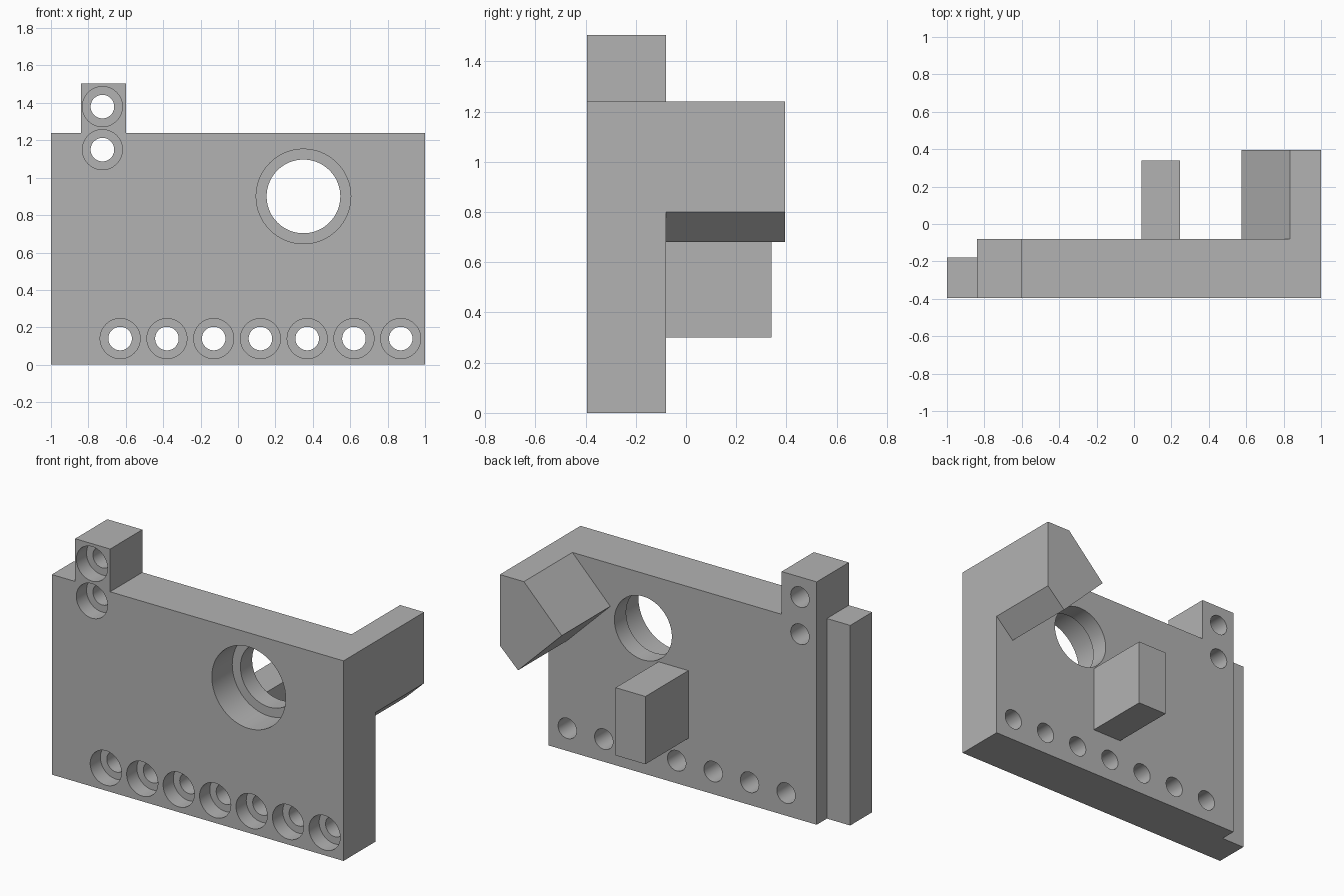
import bpy, bmesh, math
from mathutils import Matrix, Vector

cube = bpy.data.objects.get("Cube")
if cube:
    bpy.data.objects.remove(cube, do_unlink=True)

FRONT, BACK, TOP = -0.395, -0.08, 1.24

grey = bpy.data.materials.new("plain grey")
grey.use_nodes = True
grey.diffuse_color = (0.45, 0.45, 0.45, 1)
grey.node_tree.nodes["Principled BSDF"].inputs["Base Color"].default_value = (0.45, 0.45, 0.45, 1)


def finish(name, bm):
    bmesh.ops.recalc_face_normals(bm, faces=bm.faces)
    mesh = bpy.data.meshes.new(name)
    bm.to_mesh(mesh)
    bm.free()
    mesh.materials.append(grey)
    obj = bpy.data.objects.new(name, mesh)
    bpy.context.collection.objects.link(obj)
    return obj


def prism(name, points, axis, start, end):
    """Extrude a 2D outline along 'z' (points are x, y) or 'y' (points are x, z)."""
    bm = bmesh.new()
    place = (lambda a, b: (a, b, start)) if axis == "z" else (lambda a, b: (a, start, b))
    face = bm.faces.new([bm.verts.new(place(a, b)) for a, b in points])
    step = end - start
    offset = Vector((0, 0, step)) if axis == "z" else Vector((0, step, 0))
    out = bmesh.ops.extrude_face_region(bm, geom=[face])
    bmesh.ops.translate(bm, vec=offset, verts=[v for v in out["geom"] if isinstance(v, bmesh.types.BMVert)])
    return finish(name, bm)


def rectangle(a0, a1, b0, b1):
    return [(a0, b0), (a1, b0), (a1, b1), (a0, b1)]


def bore(x, z, radius, wide_radius, depth):
    """Stepped cutter: wide at the front, narrow right through the back."""
    bm = bmesh.new()
    profile = [(0, FRONT - 0.1), (wide_radius, FRONT - 0.1), (wide_radius, FRONT + depth),
               (radius, FRONT + depth), (radius, BACK + 0.1), (0, BACK + 0.1)]
    verts = [bm.verts.new((r, y, 0)) for r, y in profile]
    edges = [bm.edges.new(pair) for pair in zip(verts, verts[1:])]
    bmesh.ops.spin(bm, geom=verts + edges, cent=(0, 0, 0), axis=(0, 1, 0),
                   angle=math.tau, steps=64, use_duplicate=False)
    bmesh.ops.remove_doubles(bm, verts=bm.verts, dist=1e-5)
    bmesh.ops.transform(bm, matrix=Matrix.Translation((x, 0, z)), verts=bm.verts)
    return finish("bore_cutter", bm)


def combine(target, tool, operation):
    mod = target.modifiers.new(operation.lower(), "BOOLEAN")
    mod.operation, mod.solver, mod.object = operation, "EXACT", tool
    bpy.context.view_layer.objects.active = target
    bpy.ops.object.modifier_apply(modifier=mod.name)
    bpy.data.objects.remove(tool, do_unlink=True)


# Main plate with the stepped-down strip along its right edge
plate = prism("mounting_plate", [(-1, FRONT), (1, FRONT), (1, BACK), (-0.84, BACK),
                                 (-0.84, -0.18), (-1, -0.18)], "z", 0, TOP)

# Raised tab, rear block and angled hook arm
combine(plate, prism("tab", rectangle(-0.84, -0.60, FRONT, BACK), "z", 1.0, 1.505), "UNION")
combine(plate, prism("rear_block", rectangle(0.04, 0.245, 0.30, 0.72), "y", BACK - 0.05, 0.34), "UNION")
hook = [(1, TOP), (0.835, TOP), (0.575, 0.975), (0.875, 0.68), (1, 0.80)]
combine(plate, prism("hook_arm", hook, "y", BACK - 0.05, 0.395), "UNION")

# Counterbored screw holes and the large opening
holes = [(-0.63 + 0.25 * i, 0.14) for i in range(7)] + [(-0.725, 1.15), (-0.725, 1.38)]
for x, z in holes:
    combine(plate, bore(x, z, 0.063, 0.107, 0.10), "DIFFERENCE")
combine(plate, bore(0.35, 0.90, 0.197, 0.253, 0.20), "DIFFERENCE")

# Smooth bores, crisp edges
bpy.ops.object.select_all(action="DESELECT")
plate.select_set(True)
bpy.context.view_layer.objects.active = plate
bpy.ops.object.shade_smooth_by_angle(angle=math.radians(30))
